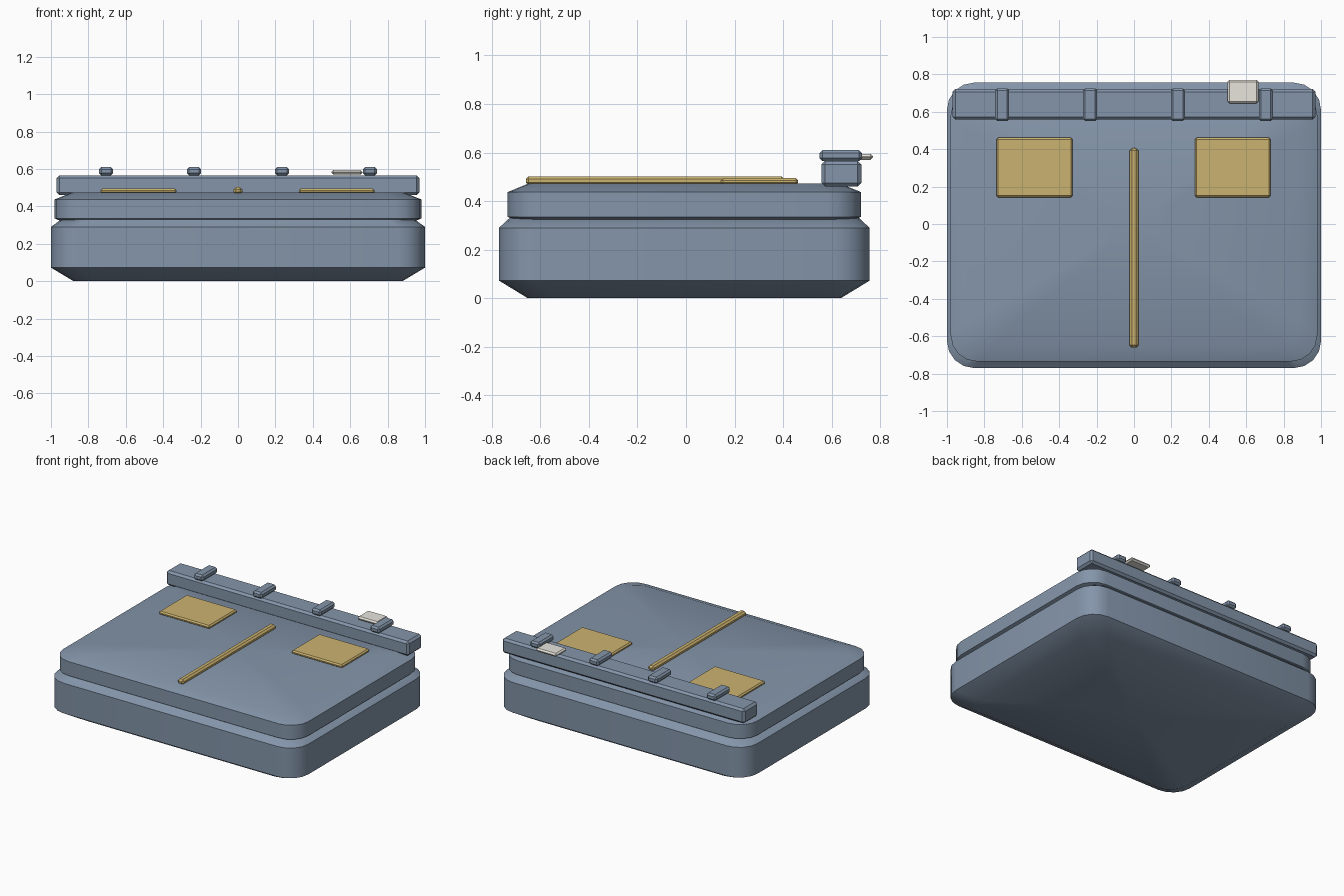
import bpy, bmesh, math

if "Cube" in bpy.data.objects:
    bpy.data.objects.remove(bpy.data.objects["Cube"])


def material(name, color):
    m = bpy.data.materials.new(name)
    m.diffuse_color = (*color, 1)
    m.use_nodes = True
    m.node_tree.nodes["Principled BSDF"].inputs["Base Color"].default_value = m.diffuse_color
    return m


BLUE = material("blue_fabric", (0.23, 0.30, 0.40))
GOLD = material("gold_trim", (0.60, 0.45, 0.16))
WHITE = material("white_label", (0.80, 0.78, 0.72))


def finish(name, bm, mat, angle=35):
    bmesh.ops.recalc_face_normals(bm, faces=bm.faces)
    me = bpy.data.meshes.new(name)
    bm.to_mesh(me)
    bm.free()
    me.materials.append(mat)
    ob = bpy.data.objects.new(name, me)
    bpy.context.collection.objects.link(ob)
    bpy.ops.object.select_all(action='DESELECT')
    ob.select_set(True)
    bpy.context.view_layer.objects.active = ob
    bpy.ops.object.shade_smooth_by_angle(angle=math.radians(angle))
    return ob


def box(name, x, y, z, bevel, mat):
    """Chamfered box from (min, max) ranges."""
    bm = bmesh.new()
    bmesh.ops.create_cube(bm, size=1)
    for v in bm.verts:
        v.co = [r[0] + (c + 0.5) * (r[1] - r[0]) for c, r in zip(v.co, (x, y, z))]
    bmesh.ops.bevel(bm, geom=bm.edges[:], offset=bevel, segments=1,
                    profile=0.5, affect='EDGES')
    return finish(name, bm, mat, 25)


def cushion(name, rings, cy, mat, segs=4):
    """Loft of rounded rectangles (half width, half depth, radius, z) with fan caps."""
    bm = bmesh.new()
    loops = []
    for w, d, r, z in rings:
        loop = []
        for q, (sx, sy) in enumerate(((1, 1), (-1, 1), (-1, -1), (1, -1))):
            for i in range(segs + 1):
                a = math.pi / 2 * (q + i / segs)
                loop.append(bm.verts.new((sx * (w - r) + r * math.cos(a),
                                          cy + sy * (d - r) + r * math.sin(a), z)))
        loops.append(loop)
    n = len(loops[0])
    for a, b in zip(loops, loops[1:]):
        for i in range(n):
            j = (i + 1) % n
            bm.faces.new((a[i], a[j], b[j], b[i]))
    for loop, z in ((loops[0], rings[0][3]), (loops[-1], rings[-1][3])):
        c = bm.verts.new((0, cy, z))
        for i in range(n):
            bm.faces.new((loop[i], loop[(i + 1) % n], c))
    return finish(name, bm, mat)


# Lower and upper cushions
cushion("lower_cushion", [(0.88, 0.645, 0.13, 0), (1.0, 0.763, 0.145, 0.072),
                          (1.0, 0.763, 0.145, 0.29), (0.945, 0.72, 0.14, 0.33)], -0.007, BLUE)
cushion("upper_cushion", [(0.94, 0.69, 0.13, 0.318), (0.98, 0.728, 0.14, 0.335),
                          (0.98, 0.728, 0.14, 0.437), (0.89, 0.64, 0.13, 0.473)], -0.007, BLUE)

# Rear rail with clips
box("rear_rail", (-0.97, 0.97), (0.558, 0.722), (0.46, 0.566), 0.015, BLUE)
for i in range(4):
    x = -0.705 + 0.47 * i
    box(f"rail_clip_{i + 1}", (x - 0.038, x + 0.038), (0.55, 0.725), (0.565, 0.61), 0.012, BLUE)

# Side label on the rail
box("side_label", (0.5, 0.665), (0.645, 0.77), (0.57, 0.594), 0.010, WHITE)

# Gold patches and centre piping
for side, x in (("left", -0.532), ("right", 0.528)):
    box(f"{side}_patch", (x - 0.203, x + 0.203), (0.143, 0.462), (0.468, 0.494), 0.009, GOLD)
box("centre_piping", (-0.024, 0.024), (-0.66, 0.405), (0.465, 0.502), 0.012, GOLD)
